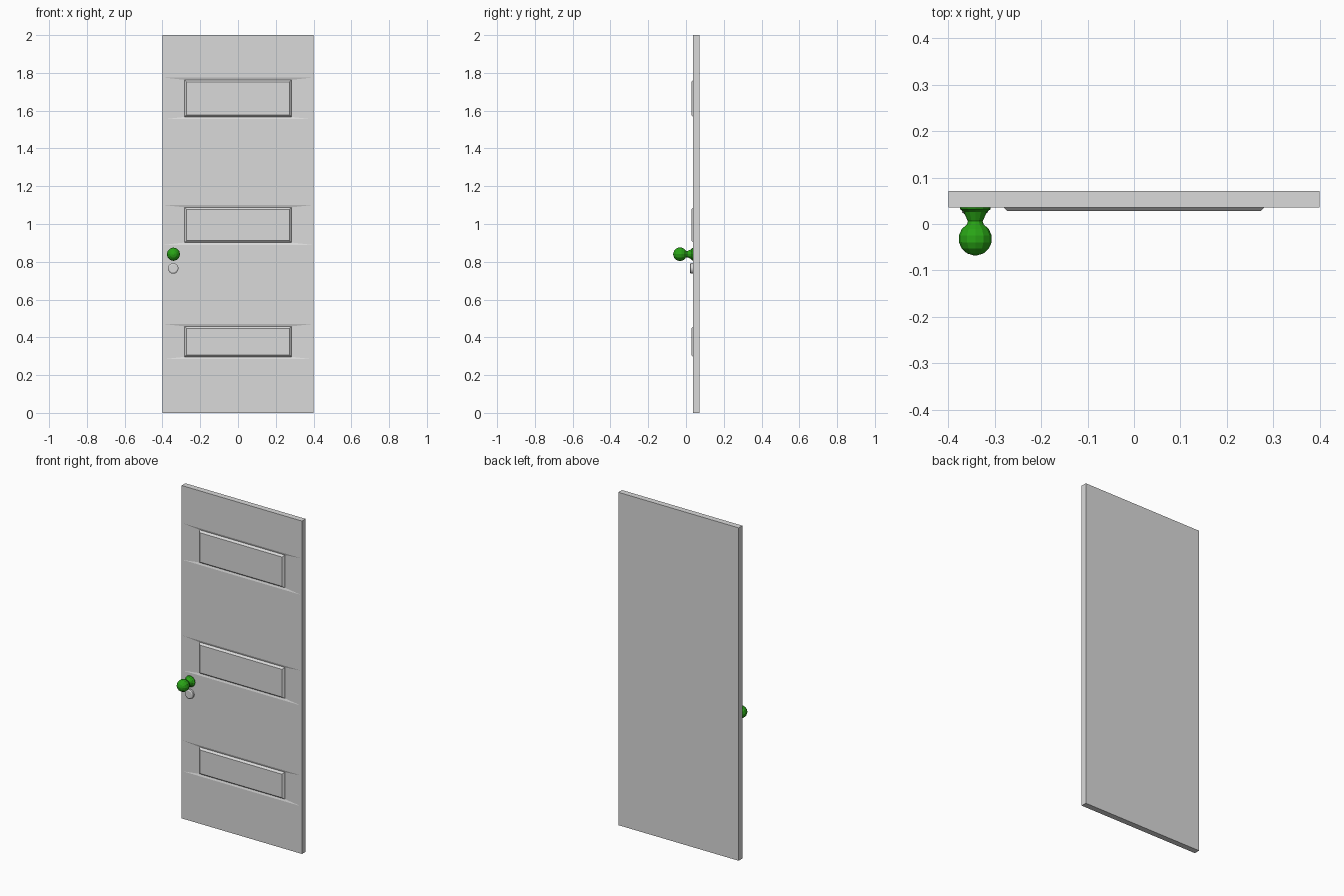
import bpy, bmesh, math
from mathutils import Vector

if "Cube" in bpy.data.objects:
    bpy.data.objects.remove(bpy.data.objects["Cube"], do_unlink=True)


def material(name, rgb):
    m = bpy.data.materials.new(name)
    m.use_nodes = True
    m.diffuse_color = (*rgb, 1)
    m.node_tree.nodes["Principled BSDF"].inputs["Base Color"].default_value = (*rgb, 1)
    return m


GREY = material("grey paint", (0.7, 0.7, 0.7))
GREEN = material("green knob", (0.022, 0.37, 0.008))

FRONT, BACK = 0.036, 0.071
PANELS = [(0.3, 0.455), (0.905, 1.085), (1.57, 1.76)]  # bottom and top of each panel


def finish(name, bm, mat):
    bmesh.ops.recalc_face_normals(bm, faces=bm.faces)
    mesh = bpy.data.meshes.new(name)
    bm.to_mesh(mesh)
    bm.free()
    mesh.materials.append(mat)
    obj = bpy.data.objects.new(name, mesh)
    bpy.context.collection.objects.link(obj)
    return obj


def step(bm, face, half_width, low, high, y):
    """Extrude a rectangular face to a new rectangle at depth y."""
    new = bmesh.ops.extrude_discrete_faces(bm, faces=[face])["faces"][0]
    centre = new.calc_center_median()
    for v in new.verts:
        v.co = Vector((math.copysign(half_width, v.co.x), y,
                       high if v.co.z > centre.z else low))
    return new


def ring(bm, half_width, low, high, y):
    return [bm.verts.new((x, y, z)) for x, z in
            ((-half_width, low), (half_width, low), (half_width, high), (-half_width, high))]


# Door slab, cut into cells so each panel has a shallow recess
bm = bmesh.new()
bmesh.ops.create_cube(bm, size=1)
for v in bm.verts:
    v.co = (v.co.x * 0.8, BACK if v.co.y > 0 else FRONT, (v.co.z + 0.5) * 2)
cuts = [((x, 0, 0), (1, 0, 0)) for x in (-0.39, 0.39)]
for low, high in PANELS:
    cuts += [((0, 0, z), (0, 0, 1)) for z in (low - 0.015, high + 0.015)]
for co, normal in cuts:
    bmesh.ops.bisect_plane(bm, geom=bm.verts[:] + bm.edges[:] + bm.faces[:],
                           plane_co=co, plane_no=normal)

# Each recess slopes in, then the raised panel steps out with a bevelled rim
for low, high in PANELS:
    cell = next(f for f in bm.faces if f.normal.y < -0.9
                and abs(f.calc_center_median().x) < 0.1
                and low < f.calc_center_median().z < high)
    floor = step(bm, cell, 0.283, low - 0.003, high + 0.003, FRONT + 0.004)
    foot = step(bm, floor, 0.281, low - 0.001, high + 0.001, FRONT)
    step(bm, foot, 0.273, low + 0.007, high - 0.007, FRONT - 0.008)
finish("door", bm, GREY)


def turned(name, x, z, profile, sides, mat):
    """Turn a (radius, y) profile around an axis along y."""
    bm = bmesh.new()
    rings = []
    for r, y in profile:
        rings.append([bm.verts.new((x + r * math.cos(2 * math.pi * i / sides), y,
                                    z + r * math.sin(2 * math.pi * i / sides)))
                      for i in range(sides)])
    for a, b in zip(rings, rings[1:]):
        for i in range(sides):
            j = (i + 1) % sides
            bm.faces.new((a[i], a[j], b[j], b[i]))
    bm.faces.new(rings[0])
    bm.faces.new(rings[-1])
    return finish(name, bm, mat)


# Knob: rosette, flared neck and faceted ball
ball = [(0.036 * math.sin(t), -0.032 + 0.036 * math.cos(t))
        for t in (math.radians(a) for a in range(30, 180, 24))]
neck = [(0.033, FRONT), (0.033, 0.032), (0.025, 0.026), (0.016, 0.006)]
turned("door_knob", -0.342, 0.84, neck + ball, 12, GREEN)

# Lock cylinder below the knob
turned("lock_cylinder", -0.343, 0.765,
       [(0.028, FRONT), (0.028, 0.025), (0.021, 0.021)], 16, GREY)
